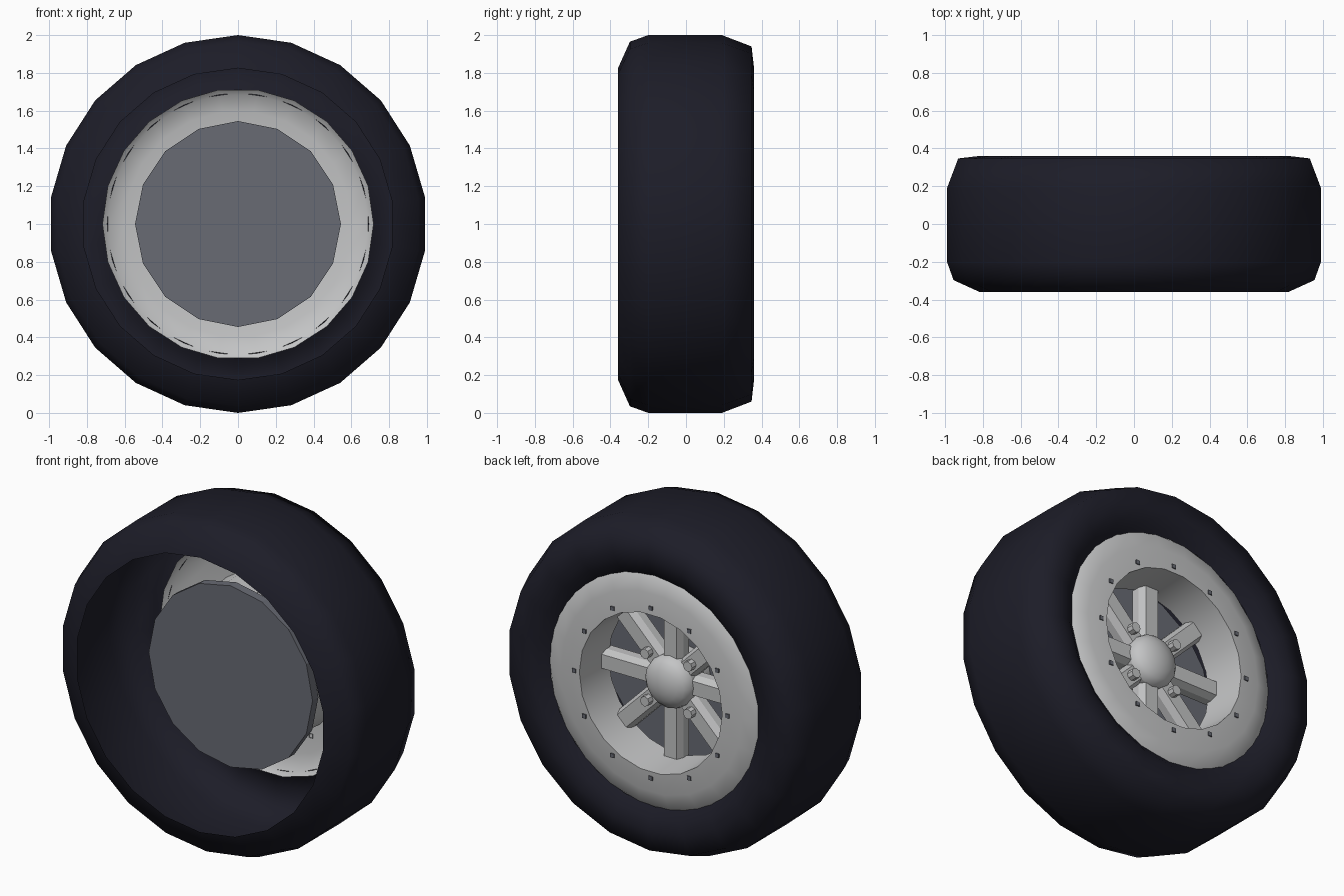
import bpy, bmesh, math
from mathutils import Matrix

if "Cube" in bpy.data.objects:
    bpy.data.objects.remove(bpy.data.objects["Cube"])


def material(name, rgb):
    m = bpy.data.materials.new(name)
    m.diffuse_color = (*rgb, 1)
    m.use_nodes = True
    m.node_tree.nodes["Principled BSDF"].inputs["Base Color"].default_value = m.diffuse_color
    return m


RUBBER = material("dark_rubber", (0.012, 0.012, 0.021))
ALLOY = material("light_alloy", (0.55, 0.555, 0.56))
STEEL = material("grey_steel", (0.14, 0.147, 0.175))


def finish(name, bm, mat, angle=None):
    """Turn a bmesh into a named object; angle gives the smoothing limit."""
    bmesh.ops.remove_doubles(bm, verts=bm.verts, dist=1e-5)
    me = bpy.data.meshes.new(name)
    bm.to_mesh(me)
    bm.free()
    me.materials.append(mat)
    ob = bpy.data.objects.new(name, me)
    bpy.context.collection.objects.link(ob)
    if angle is not None:
        bpy.ops.object.select_all(action='DESELECT')
        ob.select_set(True)
        bpy.context.view_layer.objects.active = ob
        bpy.ops.object.shade_smooth_by_angle(angle=math.radians(angle))
    return ob


def lathe(name, profile, sides, mat, angle=None, offset=0.0, centre=(0, 1)):
    """Revolve (radius, y) points around an axle parallel to y."""
    bm = bmesh.new()
    rings = []
    for k in range(sides):
        a = 2 * math.pi * (k + offset) / sides
        rings.append([bm.verts.new((centre[0] + r * math.sin(a), y,
                                    centre[1] + r * math.cos(a))) for r, y in profile])
    for k in range(sides):
        p, q = rings[k], rings[(k + 1) % sides]
        for i in range(len(profile) - 1):
            loop = [p[i], q[i], q[i + 1], p[i + 1]]
            if profile[i][0] == 0:
                loop = [p[i], q[i + 1], p[i + 1]]
            elif profile[i + 1][0] == 0:
                loop = [p[i], q[i], p[i + 1]]
            bm.faces.new(loop)
    return finish(name, bm, mat, angle)


# Tyre: open shell, wide open on the inner side
lathe("tyre", [(0.825, -0.36), (0.965, -0.297), (1.0, -0.2), (1.0, 0.19),
               (0.94, 0.347), (0.82, 0.361), (0.75, 0.342), (0.695, 0.30)],
      22, RUBBER, 180)

# Rim: rounded face ring and the barrel behind it
lathe("rim", [(0.718, 0.28), (0.69, 0.306), (0.60, 0.327), (0.475, 0.335), (0.458, 0.08)],
      22, ALLOY, 60, offset=0.5)

# Brake disc
lathe("brake_disc", [(0, -0.07), (0.545, -0.07), (0.545, -0.015), (0, -0.015)], 16, STEEL)

# Hub with a domed cap
lathe("hub", [(0.155, -0.015), (0.155, 0.15)], 16, ALLOY, 40)
dome = [(0.155 * math.cos(t), 0.15 + 0.085 * math.sin(t))
        for t in (math.pi / 2 * i / 5 for i in range(5))] + [(0, 0.235)]
lathe("hub_cap", dome, 16, ALLOY, 60)

# Spokes: eight bars with chamfered outer sides
SECTION = [(-0.062, 0.06), (0.062, 0.06), (0.062, 0.11), (0.042, 0.15),
           (-0.042, 0.15), (-0.062, 0.11)]
for k in range(8):
    bm = bmesh.new()
    inner, outer = [[bm.verts.new((x, y, r)) for x, y in SECTION] for r in (0.10, 0.457)]
    bm.faces.new(inner[::-1])
    bm.faces.new(outer)
    for i in range(6):
        j = (i + 1) % 6
        bm.faces.new([inner[i], inner[j], outer[j], outer[i]])
    bm.transform(Matrix.Translation((0, 0, 1)) @ Matrix.Rotation(k * math.pi / 4, 4, 'Y'))
    finish(f"spoke_{k + 1}", bm, ALLOY)

# Lug nuts on the diagonal spokes
for sx in (-1, 1):
    for sz in (-1, 1):
        lathe("lug_nut", [(0.03, 0.12), (0.03, 0.19), (0, 0.19)], 8, ALLOY,
              centre=(sx * 0.143, 1 + sz * 0.143))

# Small bolts around the rim face
for k in range(12):
    a = k * math.pi / 6
    lathe("rim_bolt", [(0.017, 0.328), (0.017, 0.339), (0, 0.339)], 4, STEEL, offset=0.5,
          centre=(0.51 * math.sin(a), 1 + 0.51 * math.cos(a)))
